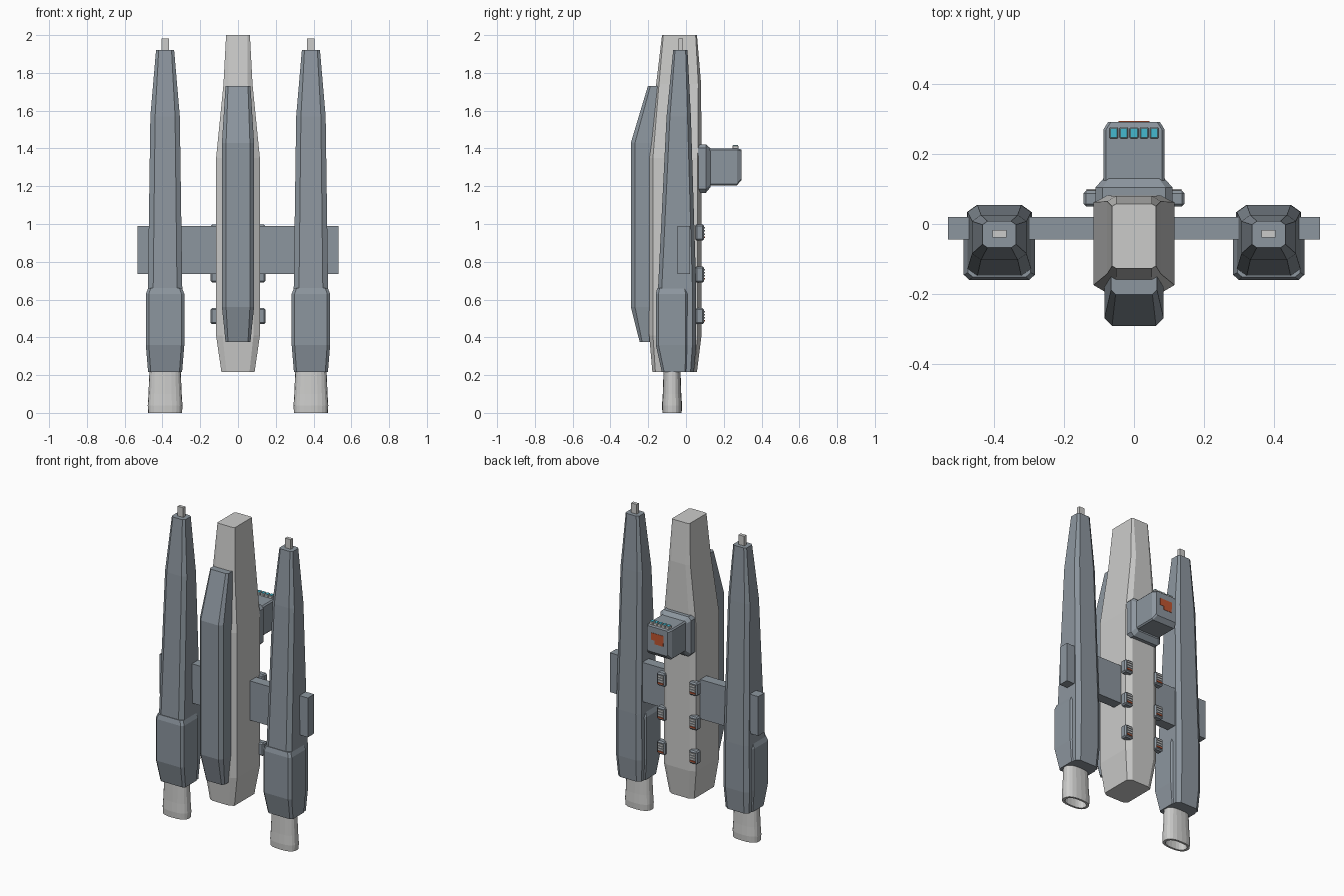
import bpy, bmesh, math

if "Cube" in bpy.data.objects:
    bpy.data.objects.remove(bpy.data.objects["Cube"])


def material(name, rgb):
    m = bpy.data.materials.new(name)
    m.diffuse_color = (*rgb, 1)
    m.use_nodes = True
    m.node_tree.nodes["Principled BSDF"].inputs["Base Color"].default_value = m.diffuse_color
    return m


LIGHT = material("light grey", (0.60, 0.60, 0.59))
BLUE = material("blue grey", (0.265, 0.305, 0.345))
CYAN = material("cyan glass", (0.06, 0.48, 0.62))
ORANGE = material("orange paint", (0.52, 0.09, 0.03))


def finish(name, bm, mat):
    bmesh.ops.recalc_face_normals(bm, faces=bm.faces)
    me = bpy.data.meshes.new(name)
    bm.to_mesh(me)
    bm.free()
    me.materials.append(mat)
    ob = bpy.data.objects.new(name, me)
    bpy.context.collection.objects.link(ob)
    return ob


def loft(name, mat, sections, cut=(0.03, 0.02), x=0, axis="z"):
    """Skin chamfered rectangles: (position, half width, low, high, cut scale)."""
    bm = bmesh.new()
    rings = []
    for t, w, lo, hi, k in sections:
        a, b = cut[0] * k, cut[1] * k
        pts = [(w, lo + b), (w, hi - b), (w - a, hi), (a - w, hi),
               (-w, hi - b), (-w, lo + b), (a - w, lo), (w - a, lo)]
        rings.append([bm.verts.new((x + u, v, t) if axis == "z" else (x + u, t, v))
                      for u, v in pts])
    for r, s in zip(rings, rings[1:]):
        for i in range(8):
            j = (i + 1) % 8
            bm.faces.new((r[i], r[j], s[j], s[i]))
    bm.faces.new(rings[0])
    bm.faces.new(rings[-1])
    return finish(name, bm, mat)


def box(name, mat, center, size, bevel=0):
    bm = bmesh.new()
    bmesh.ops.create_cube(bm, size=1)
    for v in bm.verts:
        v.co = [c + s * p for c, s, p in zip(center, size, v.co)]
    if bevel:
        bmesh.ops.bevel(bm, geom=bm.edges[:], offset=bevel, segments=1, affect="EDGES")
    return finish(name, bm, mat)


def nozzle(name, x):
    """Hollow oval exhaust with a rounded lip."""
    profile = [(0.22, 0.083, 0.045), (0.10, 0.088, 0.049), (0.04, 0.092, 0.053),
               (0.0, 0.090, 0.051), (0.0, 0.073, 0.038), (0.15, 0.066, 0.033)]
    n = 20
    bm = bmesh.new()
    rings = []
    for z, rx, ry in profile:
        ring = []
        for i in range(n):
            c, s = math.cos(math.tau * i / n), math.sin(math.tau * i / n)
            # slightly squared oval
            ring.append(bm.verts.new((x + rx * math.copysign(abs(c) ** 0.8, c),
                                      -0.074 + ry * math.copysign(abs(s) ** 0.8, s), z)))
        rings.append(ring)
    for r, s in zip(rings, rings[1:]):
        for i in range(n):
            j = (i + 1) % n
            bm.faces.new((r[i], r[j], s[j], s[i]))
    bm.faces.new(rings[0])
    bm.faces.new(rings[-1])
    return finish(name, bm, LIGHT)


# Central hull and the keel along its front
loft("main_hull", LIGHT, [
    (0.217, 0.088, -0.178, 0.058, 0.8), (0.41, 0.116, -0.195, 0.082, 1),
    (1.35, 0.116, -0.195, 0.082, 1), (1.74, 0.077, -0.158, 0.080, 0.75),
    (2.0, 0.063, -0.127, 0.058, 0.35)], cut=(0.034, 0.02))
loft("front_keel", BLUE, [
    (0.375, 0.066, -0.245, -0.12, 0.6), (0.56, 0.085, -0.292, -0.12, 1),
    (1.43, 0.085, -0.292, -0.12, 1), (1.73, 0.066, -0.202, -0.12, 0.6)],
    cut=(0.022, 0.022))

# Cross wing
box("cross_wing", BLUE, (0, -0.012, 0.863), (1.065, 0.065, 0.255))

# Side engines
for side, tag in ((-1, "left"), (1, "right")):
    x = side * 0.386
    loft(tag + "_engine_hull", BLUE, [
        (0.217, 0.084, -0.125, 0.042, 0.9), (0.36, 0.093, -0.148, 0.054, 1),
        (0.66, 0.091, -0.148, 0.054, 1), (1.57, 0.078, -0.103, 0.026, 0.9),
        (1.92, 0.048, -0.068, 0.008, 0.5)], cut=(0.028, 0.02), x=x)
    loft(tag + "_engine_pod", BLUE, [
        (0.217, 0.09, -0.128, 0.008, 0.7), (0.36, 0.102, -0.16, 0.012, 0.8),
        (0.63, 0.102, -0.16, 0.012, 0.8), (0.66, 0.09, -0.152, 0.005, 0.7)],
        cut=(0.02, 0.018), x=x)
    box(tag + "_nose_probe", LIGHT, (x, -0.028, 1.945), (0.04, 0.022, 0.075))
    nozzle(tag + "_nozzle", x)

    # Vent boxes along the rear corners, with slats
    for i, z in enumerate((0.512, 0.733, 0.955)):
        bx = side * 0.115
        box(f"{tag}_vent_{i}", BLUE, (bx, 0.073, z), (0.06, 0.046, 0.085), 0.008)
        for j in range(4):
            box(f"{tag}_vent_{i}_slat_{j}", ORANGE if j == 0 else LIGHT,
                (bx, 0.097, z - 0.024 + j * 0.016), (0.042, 0.007, 0.008))

# Bridge on the rear face
loft("bridge_base", BLUE, [
    (0.06, 0.11, 1.165, 1.422, 1), (0.105, 0.11, 1.165, 1.422, 1),
    (0.13, 0.088, 1.195, 1.40, 0.8)], cut=(0.02, 0.02), axis="y")
loft("bridge_cabin", BLUE, [
    (0.1, 0.088, 1.205, 1.40, 1), (0.27, 0.088, 1.205, 1.40, 1),
    (0.293, 0.074, 1.232, 1.395, 1)], cut=(0.008, 0.008), axis="y")
for i in range(5):
    x = (i - 2) * 0.029
    box(f"bridge_window_frame_{i}", LIGHT, (x, 0.261, 1.405), (0.025, 0.032, 0.022), 0.003)
    box(f"bridge_window_{i}", CYAN, (x, 0.261, 1.416), (0.019, 0.026, 0.004))

# Plain painted panel on the cabin's rear
for i, (w, dx) in enumerate(((0.09, 0.0), (0.09, 0.0), (0.06, -0.012))):
    box(f"cabin_paint_{i}", ORANGE, (dx, 0.293, 1.345 - i * 0.023), (w, 0.004, 0.023))
